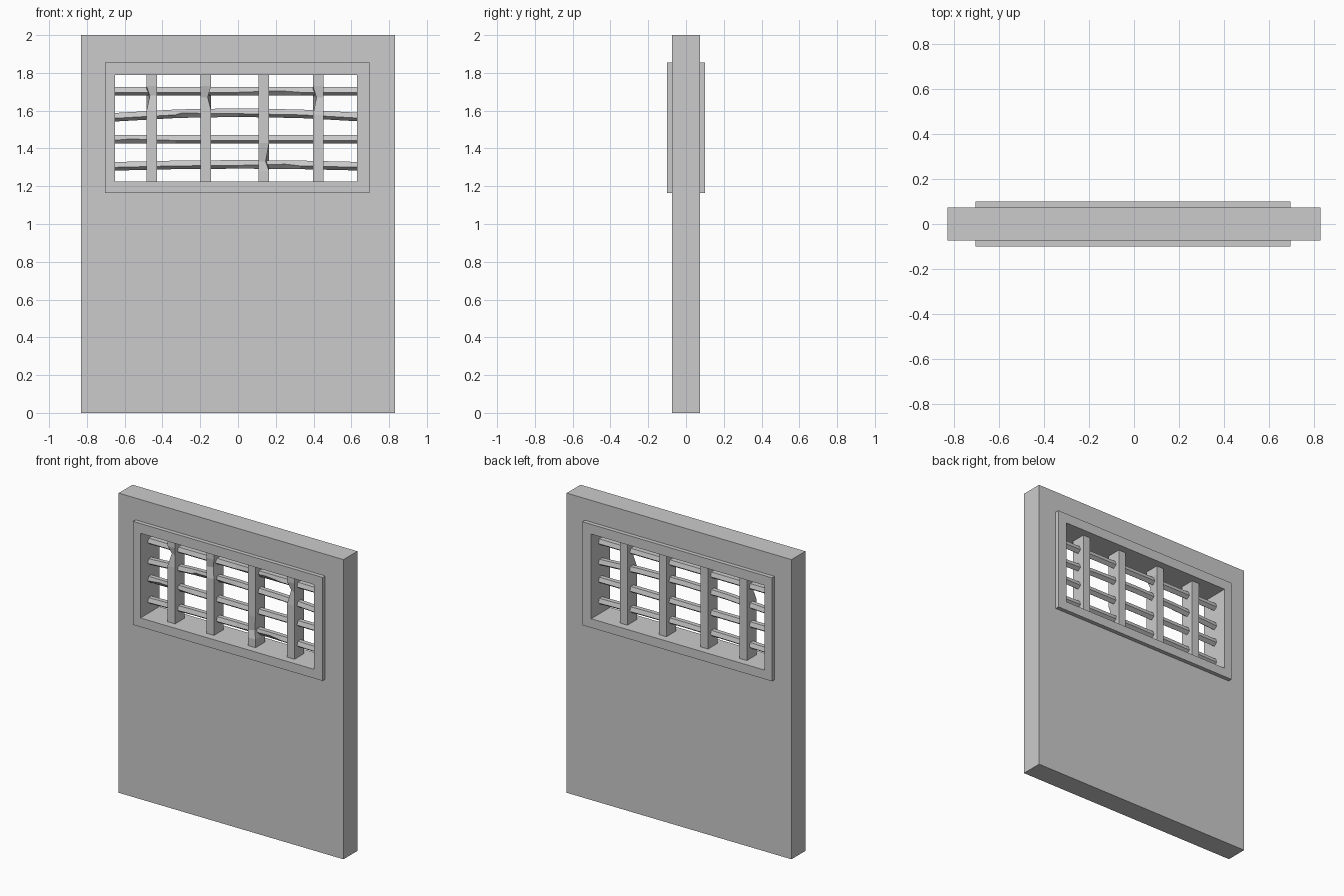
import bpy, bmesh, math
from mathutils import Vector

cube = bpy.data.objects.get("Cube")
if cube:
    bpy.data.objects.remove(cube, do_unlink=True)

grey = bpy.data.materials.new("plain grey")
grey.use_nodes = True
colour = (0.6, 0.6, 0.6, 1)
grey.diffuse_color = colour
grey.node_tree.nodes["Principled BSDF"].inputs["Base Color"].default_value = colour


def finish(name, bm):
    bmesh.ops.recalc_face_normals(bm, faces=bm.faces)
    mesh = bpy.data.meshes.new(name)
    bm.to_mesh(mesh)
    bm.free()
    mesh.materials.append(grey)
    obj = bpy.data.objects.new(name, mesh)
    bpy.context.scene.collection.objects.link(obj)
    return obj


def pierced_panel(name, outer, inner, half_depth):
    """Rectangular panel with a rectangular hole; rectangles are x0, x1, z0, z1."""
    bm = bmesh.new()
    loops = []
    for (x0, x1, z0, z1), y in ((outer, -half_depth), (outer, half_depth),
                                (inner, half_depth), (inner, -half_depth)):
        loops.append([bm.verts.new((x, y, z)) for x, z in
                      ((x0, z0), (x1, z0), (x1, z1), (x0, z1))])
    for k in range(4):
        a, b = loops[k], loops[(k + 1) % 4]
        for i in range(4):
            j = (i + 1) % 4
            bm.faces.new((a[i], a[j], b[j], b[i]))
    return finish(name, bm)


def bar(name, section, path, dents=()):
    """Sweep section offsets along path; dents are (path index, corner, offset)."""
    bm = bmesh.new()
    rings = [[bm.verts.new(Vector(p) + Vector(s)) for s in section] for p in path]
    for step, corner, offset in dents:
        rings[step][corner].co += Vector(offset)
    n = len(section)
    for a, b in zip(rings, rings[1:]):
        for i in range(n):
            j = (i + 1) % n
            bm.faces.new((a[i], a[j], b[j], b[i]))
    bm.faces.new(rings[0])
    bm.faces.new(rings[-1])
    return finish(name, bm)


# Door slab and the raised window frame lining its opening
opening = (-0.65, 0.63, 1.225, 1.79)
frame = (-0.705, 0.695, 1.165, 1.855)
pierced_panel("door_slab", (-0.83, 0.83, 0, 2), (-0.68, 0.66, 1.195, 1.82), 0.073)
pierced_panel("window_frame", frame, opening, 0.10)

# Upright square bars with chipped corners
w, d = 0.0275, 0.05
square = [(-w, -d, 0), (w, -d, 0), (w, d, 0), (-w, d, 0)]
chip = 0.018
uprights = [
    (-0.457, (1.60, 1.68, 1.73), 0, chip),
    (-0.17, (1.60, 1.67, 1.73), 1, -chip),
    (0.137, (1.28, 1.33, 1.43), 1, -chip),
    (0.425, (1.58, 1.67, 1.73), 0, chip),
]
for i, (x, heights, corner, dx) in enumerate(uprights):
    path = [(x, 0, z) for z in (1.20, *heights, 1.81)]
    bar(f"upright_bar_{i + 1}", square, path, [(2, corner, (dx, abs(dx), 0))])

# Five-sided cross rods, flat side up, some slightly bowed
r = 0.025
pentagon = []
for k in range(5):
    a = math.radians(-90 + 72 * k)
    pentagon.append((0, r * math.cos(a), r * math.sin(a)))
rods = [(1.705, 0.0, 0.22), (1.580, 0.012, -0.3), (1.450, 0.0, -0.57), (1.313, 0.005, 0.25)]
for i, (z, bow, chip_x) in enumerate(rods):
    xs = sorted([-0.67, -0.33, 0.0, 0.33, 0.65, chip_x])
    path = [(x, 0, z + bow * (1 - 2 * (x / 0.65) ** 2)) for x in xs]
    dents = [(xs.index(chip_x), 4, (0, 0.006, 0.008))]
    bar(f"cross_rod_{i + 1}", pentagon, path, dents)
